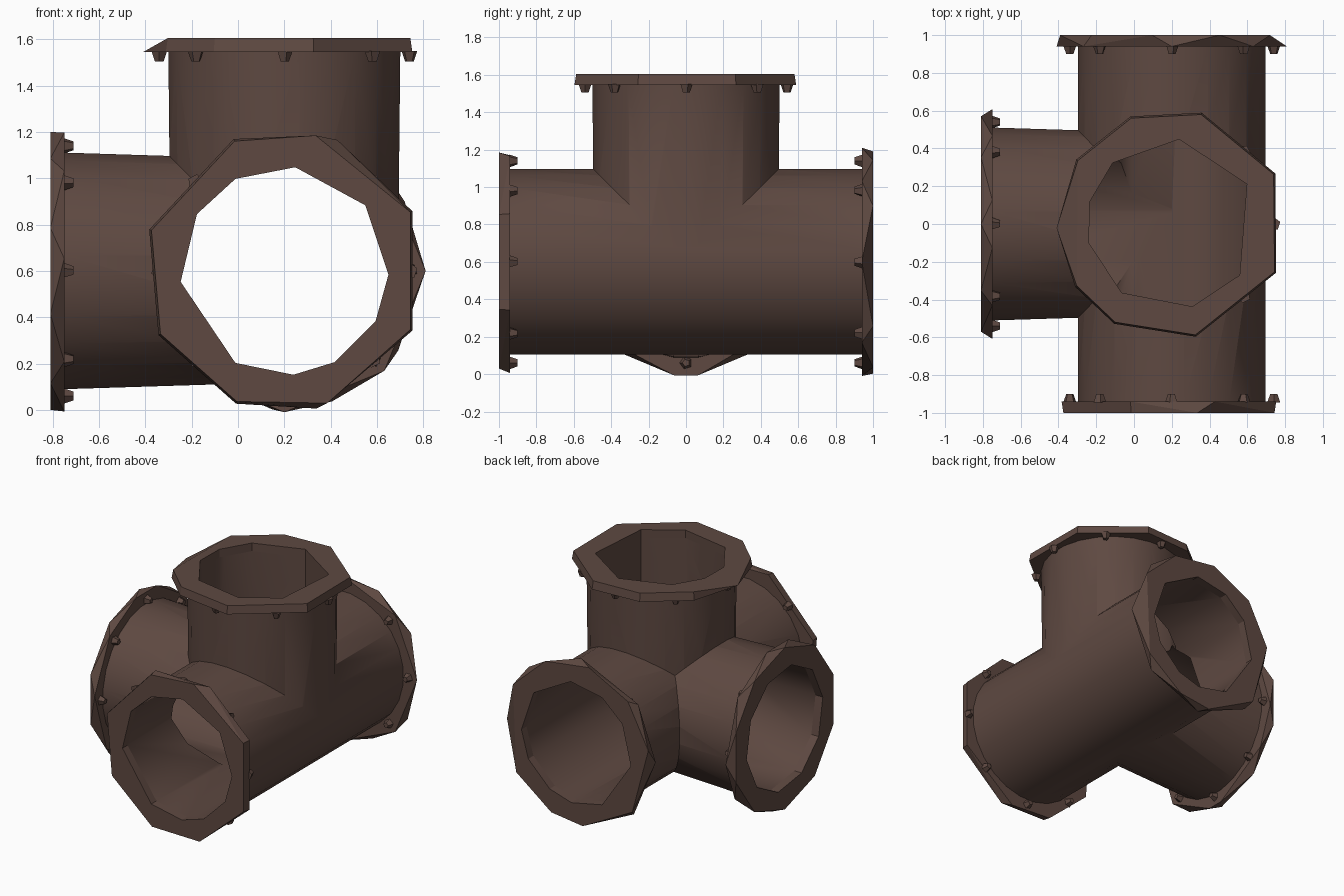
import bpy, bmesh, math
from mathutils import Matrix, Vector

if "Cube" in bpy.data.objects:
    bpy.data.objects.remove(bpy.data.objects["Cube"])

CENTRE = Vector((0.2, 0.0, 0.6))
PIPE_R, BORE_R, THICK = 0.5, 0.45, 0.06

brown = bpy.data.materials.new("rusty_brown")
brown.diffuse_color = (0.112, 0.066, 0.053, 1)
brown.use_nodes = True
brown.node_tree.nodes["Principled BSDF"].inputs["Base Color"].default_value = brown.diffuse_color


def frame(u, v, n):
    """Local axes u, v across a pipe and n along it, at the joint centre."""
    m = Matrix((u, v, n)).transposed().to_4x4()
    m.translation = CENTRE
    return m


X, Y, Z = Vector((1, 0, 0)), Vector((0, 1, 0)), Vector((0, 0, 1))
FRONT, BACK = frame(X, Z, -Y), frame(-X, Z, Y)
LEFT, TOP = frame(-Y, Z, -X), frame(X, Y, Z)


def ring(angles, r, z):
    return [Vector((r * math.cos(math.radians(a)), r * math.sin(math.radians(a)), z))
            for a in angles]


def finish(name, bm, matrix):
    bm.transform(matrix)
    bmesh.ops.recalc_face_normals(bm, faces=bm.faces)
    me = bpy.data.meshes.new(name)
    bm.to_mesh(me)
    bm.free()
    me.materials.append(brown)
    ob = bpy.data.objects.new(name, me)
    bpy.context.collection.objects.link(ob)
    return ob


def hull(name, points, matrix):
    bm = bmesh.new()
    for p in points:
        bm.verts.new(p)
    bmesh.ops.convex_hull(bm, input=bm.verts[:])
    return finish(name, bm, matrix)


def prism(name, angles, r0, r1, z0, z1, matrix):
    bm = bmesh.new()
    a = [bm.verts.new(p) for p in ring(angles, r0, z0)]
    b = [bm.verts.new(p) for p in ring(angles, r1, z1)]
    bm.faces.new(a)
    bm.faces.new(b)
    for i in range(len(a)):
        j = (i + 1) % len(a)
        bm.faces.new((a[i], a[j], b[j], b[i]))
    return finish(name, bm, matrix)


def boolean(ob, other, operation):
    mod = ob.modifiers.new("cut", 'BOOLEAN')
    mod.operation, mod.object, mod.solver = operation, other, 'EXACT'
    bpy.context.view_layer.objects.active = ob
    bpy.ops.object.modifier_apply(modifier=mod.name)


def remove(ob):
    bpy.data.objects.remove(ob, do_unlink=True)


def steps(n, start=0):
    return [start + 360 * i / n for i in range(n)]


# Uneven polygon angles for the bores
run_hole = [-2, 39, 84, 118, 147, 186, 242, 275, 299, 331]
top_hole = [28, 85, 134, 165, 193, 234, 284, 323]
left_hole = steps(10, 8)

# Joined outer pipes: straight run, left branch, top branch
round24 = steps(24, 7.5)
body = prism("pipe_body", round24, PIPE_R, PIPE_R, -0.94, 0.94, FRONT)
for name, m, r0, r1, length in (("left_pipe", LEFT, 0.485, 0.515, 0.95),
                                ("top_pipe", TOP, 0.495, 0.505, 0.945)):
    branch = prism(name, round24, r0, r1, 0, length, m)
    boolean(body, branch, 'UNION')
    remove(branch)

# Bores running through pipes and flanges
bores = {
    "run": prism("run_bore", run_hole, BORE_R, BORE_R, -1.1, 1.1, FRONT),
    "left": prism("left_bore", left_hole, BORE_R, BORE_R, 0, 1.1, LEFT),
    "top": prism("top_bore", top_hole, BORE_R, BORE_R, 0, 1.1, TOP),
}
for bore in bores.values():
    boolean(body, bore, 'DIFFERENCE')

# Flanges: name, frame, outer end, face angles, back-edge angles, bore
flanges = (
    ("front", FRONT, 1.0, [25, 77, 111, 163, 207, 250, 288, 335],
     [25, 68, 111, 163, 207, 250, 283, 335], "run"),
    ("back", BACK, 1.0, [10, 45, 80, 115, 150, 215, 250, 275, 320],
     [0, 40, 90, 135, 180, 225, 270, 315], "run"),
    ("left", LEFT, 1.01, steps(10, 18), [5, 45, 78, 102, 140, 185, 215, 264, 276, 320], "left"),
    ("top", TOP, 1.005, [26, 75, 111, 146, 213, 240, 282, 335],
     [26, 75, 111, 146, 182, 213, 240, 282, 335], "top"),
)
for name, m, end, face, rear, bore in flanges:
    flange = hull(name + "_flange",
                  ring(face, 0.6, end) + ring(rear, 0.61, end - THICK), m)
    boolean(flange, bores[bore], 'DIFFERENCE')

    # Small tapered bolts behind the flange
    base = end - THICK
    bm = bmesh.new()
    for a in steps(8):
        made = bmesh.ops.create_cone(bm, cap_ends=True, segments=5, radius1=0.02,
                                     radius2=0.036, depth=0.045)
        bmesh.ops.transform(bm, verts=made["verts"],
                            matrix=Matrix.Rotation(math.radians(a), 4, 'Z')
                            @ Matrix.Translation((0.54, 0, base - 0.0175)))
    finish(name + "_bolts", bm, m)

for bore in bores.values():
    remove(bore)

# Smooth pipe walls with crisp joints
bpy.ops.object.select_all(action='DESELECT')
body.select_set(True)
bpy.context.view_layer.objects.active = body
bpy.ops.object.shade_smooth_by_angle(angle=math.radians(50))
